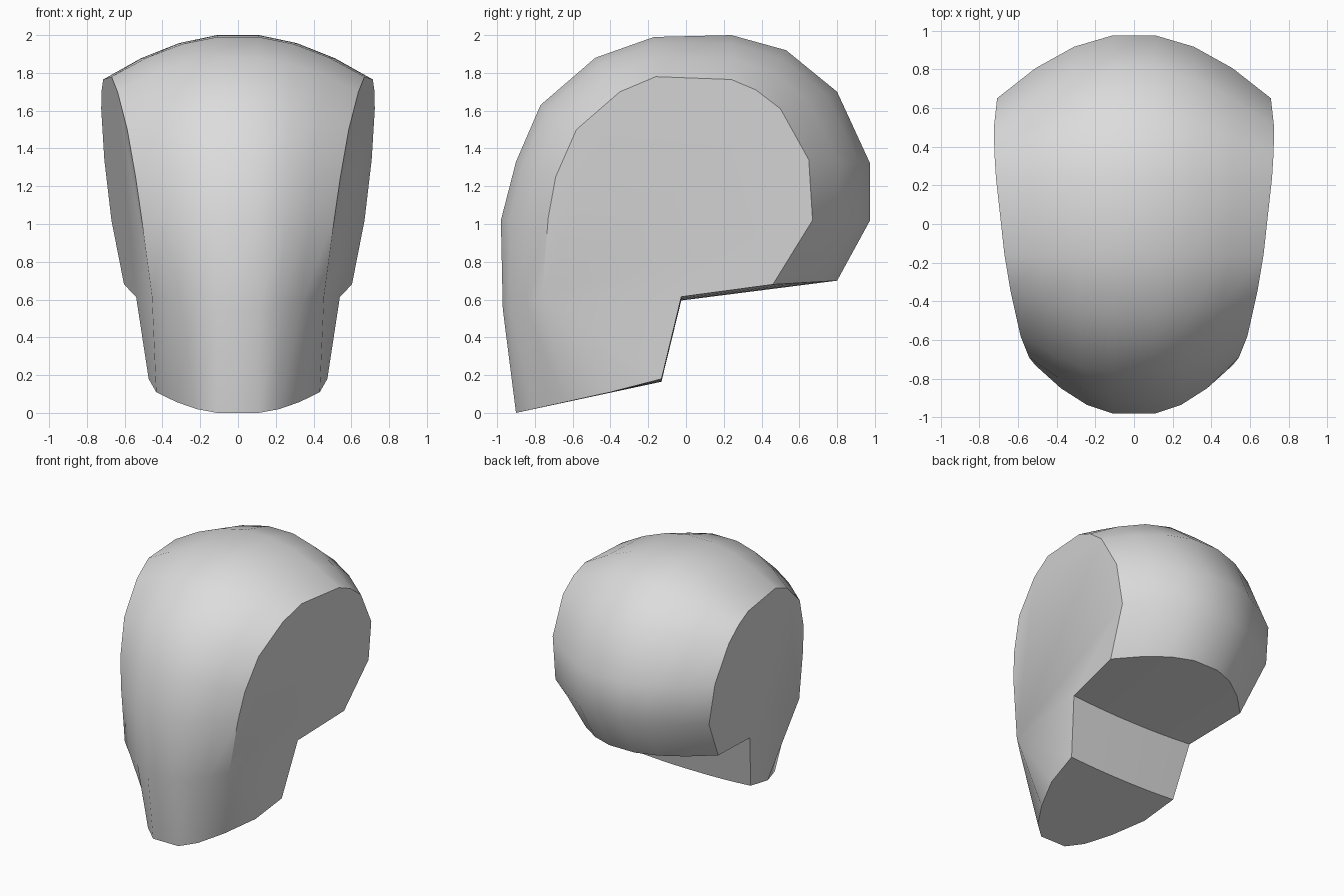
import bpy
import bmesh

cube = bpy.data.objects.get("Cube")
if cube:
    bpy.data.objects.remove(cube, do_unlink=True)

# Plain grey surface
grey = bpy.data.materials.new("light_grey")
grey.use_nodes = True
colour = (0.72, 0.72, 0.72, 1)
grey.diffuse_color = colour
grey.node_tree.nodes["Principled BSDF"].inputs["Base Color"].default_value = colour

# Profile (y, z) of the middle strip, from chin over the crown to the neck
middle = [(-.90, 0), (-.97, .55), (-.98, 1.02), (-.90, 1.33), (-.77, 1.63),
          (-.48, 1.88), (-.17, 1.99), (.24, 2), (.53, 1.92), (.80, 1.70),
          (.975, 1.32), (.975, 1.02), (.80, .70), (-.025, .595), (-.13, .165)]
# Matching outline (y, z) of the flat cheek panel
cheek = [(-.40, .11), (-.76, .62), (-.73, 1.03), (-.69, 1.25), (-.58, 1.50),
         (-.35, 1.70), (-.16, 1.78), (.24, 1.765), (.37, 1.71), (.50, 1.61),
         (.65, 1.34), (.67, 1.02), (.46, .68), (-.025, .615), (-.13, .18)]
STRIP = .11
BULGE = [0, .18, .52, 1]   # inward curve of each column


def cheek_x(y, z):
    """Tilted plane in which the cheek panel lies."""
    return .4655 + .115 * y + .125 * z


def column(bm, side, step):
    """One closed loop between the middle strip and a cheek."""
    loop = []
    for (my, mz), (cy, cz) in zip(middle, cheek):
        f = BULGE[step]
        x = STRIP + (cheek_x(cy, cz) - STRIP) * step / 3
        loop.append(bm.verts.new((side * x, my + (cy - my) * f, mz + (cz - mz) * f)))
    return loop


# Head: loops lofted from cheek to cheek, closed by the flat panels
bm = bmesh.new()
loops = [column(bm, -1, s) for s in (3, 2, 1, 0)]
loops += [column(bm, 1, s) for s in (0, 1, 2, 3)]
count = len(middle)
for a, b in zip(loops, loops[1:]):
    for i in range(count):
        j = (i + 1) % count
        bm.faces.new((a[i], a[j], b[j], b[i]))
bm.faces.new(loops[0])
bm.faces.new(loops[-1])
bmesh.ops.recalc_face_normals(bm, faces=bm.faces)

mesh = bpy.data.meshes.new("head")
bm.to_mesh(mesh)
bm.free()
mesh.materials.append(grey)
head = bpy.data.objects.new("head", mesh)
bpy.context.collection.objects.link(head)

# Smooth skull with crisp panel and underside edges
bpy.ops.object.select_all(action="DESELECT")
head.select_set(True)
bpy.context.view_layer.objects.active = head
bpy.ops.object.shade_smooth_by_angle(angle=.6)
